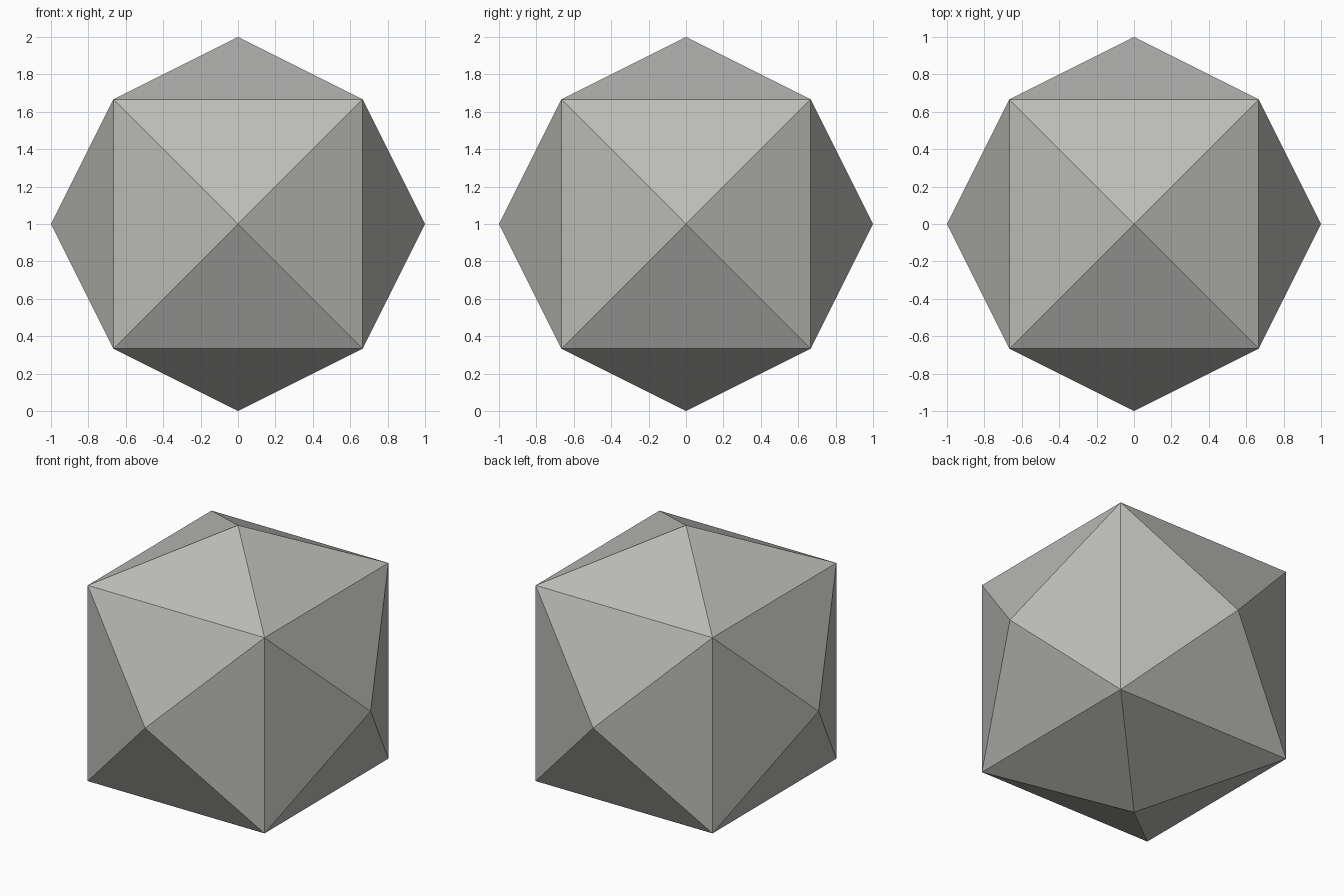
import bpy, bmesh
from mathutils import Vector

if "Cube" in bpy.data.objects:
    bpy.data.objects.remove(bpy.data.objects["Cube"])

# Cube whose six faces are raised into low pyramids (24 flat triangles)
bm = bmesh.new()
bmesh.ops.create_cube(bm, size=4 / 3)
poked = bmesh.ops.poke(bm, faces=bm.faces[:])
for v in poked["verts"]:
    v.co.normalize()          # pyramid tips lie 1 unit from the centre
bmesh.ops.translate(bm, verts=bm.verts[:], vec=Vector((0, 0, 1)))
bmesh.ops.recalc_face_normals(bm, faces=bm.faces[:])

mesh = bpy.data.meshes.new("faceted_solid")
bm.to_mesh(mesh)
bm.free()

# Single grey colour
grey = bpy.data.materials.new("light_grey")
grey.diffuse_color = (0.5, 0.5, 0.48, 1)
grey.use_nodes = True
grey.node_tree.nodes["Principled BSDF"].inputs["Base Color"].default_value = grey.diffuse_color
mesh.materials.append(grey)

solid = bpy.data.objects.new("faceted_solid", mesh)
bpy.context.collection.objects.link(solid)
